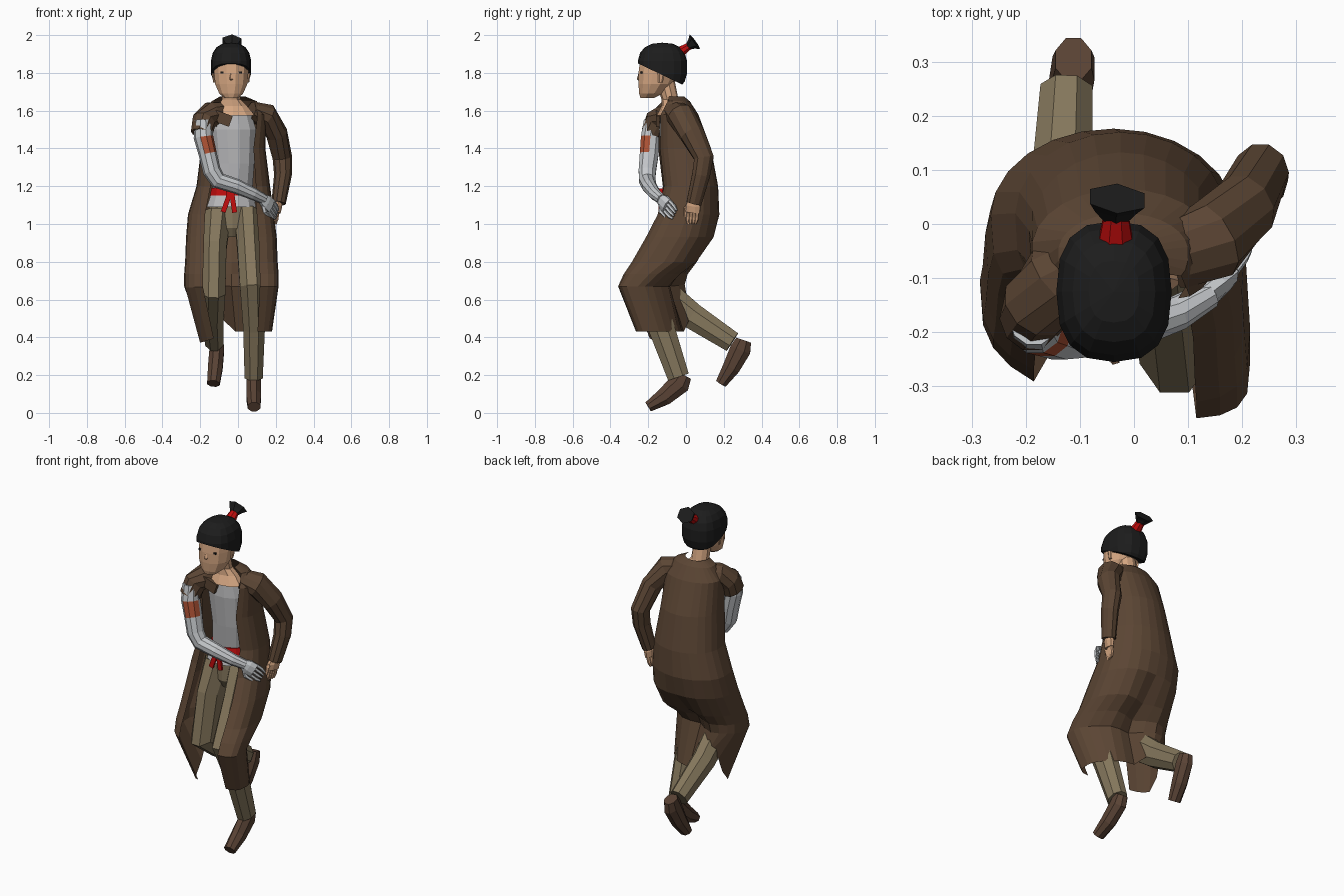
import bpy, bmesh, math
from mathutils import Vector, Matrix


def material(name, *rgb):
    m = bpy.data.materials.new(name)
    m.diffuse_color = (*rgb, 1)
    return m


BROWN = material("coat brown", 0.105, 0.060, 0.034)
KHAKI = material("trouser khaki", 0.235, 0.185, 0.108)
GREY = material("shirt grey", 0.50, 0.50, 0.51)
SILVER = material("arm silver", 0.56, 0.58, 0.60)
SKIN = material("skin", 0.66, 0.38, 0.22)
BLACK = material("hair black", 0.012, 0.012, 0.012)
RED = material("sash red", 0.55, 0.004, 0.004)
RUST = material("patch rust", 0.42, 0.085, 0.035)
BOOT = material("boot brown", 0.10, 0.055, 0.035)
LIP = material("lip", 0.42, 0.19, 0.12)


def finish(name, bm, *mats):
    bmesh.ops.recalc_face_normals(bm, faces=bm.faces)
    me = bpy.data.meshes.new(name)
    bm.to_mesh(me)
    bm.free()
    for m in mats:
        me.materials.append(m)
    ob = bpy.data.objects.new(name, me)
    bpy.context.collection.objects.link(ob)
    return ob


def loft(bm, rings, closed=True):
    """Skin a list of point rings with quads."""
    vs = [[bm.verts.new(p) for p in r] for r in rings]
    n = len(vs[0])
    for a, b in zip(vs, vs[1:]):
        for i in range(n if closed else n - 1):
            j = (i + 1) % n
            bm.faces.new((a[i], a[j], b[j], b[i]))
    if closed:
        bm.faces.new(vs[0])
        bm.faces.new(vs[-1])


def tube(name, pts, mat, sides=8, ref=(1, 0, 0), vertical=False):
    """Elliptical tube; pts are (x, y, z, radius along ref, other radius)."""
    c = [Vector(p[:3]) for p in pts]
    rings = []
    for i, p in enumerate(pts):
        t = Vector((0, 0, 0))
        if i:
            t += (c[i] - c[i - 1]).normalized()
        if i < len(c) - 1:
            t += (c[i + 1] - c[i]).normalized()
        t = Vector((0, 0, 1)) if vertical else t.normalized()
        u = Vector(ref)
        u = (u - t * u.dot(t)).normalized()
        v = t.cross(u)
        angs = [2 * math.pi * (k + .5) / sides for k in range(sides)]
        rings.append([c[i] + u * math.cos(a) * p[3] + v * math.sin(a) * p[4] for a in angs])
    bm = bmesh.new()
    loft(bm, rings)
    return finish(name, bm, mat)


def box(name, loc, size, mat, roll=0):
    bm = bmesh.new()
    bmesh.ops.create_cube(bm, size=1)
    bm.transform(Matrix.Translation(loc) @ Matrix.Rotation(roll, 4, 'Y') @ Matrix.Diagonal((*size, 1)))
    return finish(name, bm, mat)


# Long open coat: C-shaped rings that wrap the back and both thighs
# z, x left/right, front y left/right, back y left/right, opening angle, back crease, hem lift
coat_rings = [
    (1.675, -.095, .04, -.13, -.13, -.01, -.01, 80, 0, 0),
    (1.65, -.14, .10, -.12, -.12, .02, .02, 60, 0, 0),
    (1.58, -.19, .15, -.16, -.15, .065, .065, 42, 0, 0),
    (1.40, -.195, .145, -.165, -.15, .13, .135, 34, 0, 0),
    (1.20, -.22, .17, -.14, -.13, .17, .17, 33, 0, 0),
    (1.05, -.265, .19, -.15, -.17, .178, .175, 32, 0, 0),
    (0.93, -.275, .205, -.19, -.24, .15, .16, 32, .01, 0),
    (0.80, -.28, .21, -.24, -.32, .08, .08, 32, .05, 0),
    (0.735, -.285, .215, -.265, -.365, .05, -.03, 32, .07, 0),
    (0.67, -.285, .215, -.285, -.395, .06, -.12, 32, .06, .1),
    (0.43, -.205, .18, -.18, -.30, .07, -.055, 32, .02, 1)]
rings = []
for z, xl, xr, fl, fr, bl, br, a0, crease, lift in coat_rings:
    cx, hw = (xl + xr) / 2, (xr - xl) / 2
    ring = []
    for k in range(21):
        a = math.radians(a0 + (360 - 2 * a0) * k / 20)
        s, c = math.sin(a), math.cos(a)
        rel = -math.copysign(abs(s) ** (.8 if c > 0 else 1), s)
        w = (1 + rel) / 2
        yf, yb = fl + (fr - fl) * w, bl + (br - bl) * w
        cy, hd = (yf + yb) / 2, (yb - yf) / 2
        y = cy - hd * (c ** .6 if c > 0 else c)
        if c < 0:
            y -= crease * max(0, 1 - abs(rel) * 2.2)
        dz = lift * max(0, -rel) * (-.06 if c > 0 else .18 * min(1, -c * 2))
        ring.append((cx + hw * rel, y, z + dz))
    rings.append(ring)
bm = bmesh.new()
loft(bm, rings, closed=False)
finish("coat", bm, BROWN)

# Coat sleeves: one full, one torn short
tube("long_sleeve", [(.07, -.06, 1.60, .065, .05), (.145, -.03, 1.575, .075, .068),
                     (.205, .03, 1.48, .068, .058), (.235, .095, 1.35, .055, .052),
                     (.238, .08, 1.26, .05, .047), (.215, .042, 1.11, .042, .038)], BROWN, 10, ref=(0, 1, 0))
tube("torn_sleeve", [(-.08, -.06, 1.60, .06, .05), (-.14, -.10, 1.58, .07, .07),
                     (-.18, -.15, 1.545, .07, .065), (-.192, -.175, 1.48, .065, .058)], BROWN, 10, ref=(0, 1, 0))
box("torn_lapel", (-.085, -.15, 1.56), (.10, .02, .06), BROWN, .35)

# Shirt and trousers seat
tube("shirt", [(-.03, -.085, 1.60, .10, .05), (-.025, -.05, 1.5, .125, .095),
               (-.02, -.035, 1.32, .11, .095), (-.03, -.02, 1.18, .11, .095),
               (-.035, -.02, 1.09, .135, .12)], GREY, 12, vertical=True)
tube("trouser_seat", [(-.03, 0, 1.12, .13, .11), (-.03, .01, .98, .13, .12),
                      (-.03, .0, .93, .07, .08)], KHAKI, 10, vertical=True)

# Red sash with knot and hanging ends
tube("sash", [(-.03, -.02, 1.19, .115, .105), (-.03, -.02, 1.15, .122, .112)], RED, 12, vertical=True)
box("sash_knot", (-.04, -.135, 1.165), (.045, .03, .045), RED)
for i, (x, roll) in enumerate([(-.062, .35), (-.025, -.15)]):
    box(f"sash_end_{i}", (x, -.14, 1.11), (.026, .012, .10), RED, roll)

# Legs and boots
tube("left_trouser_leg", [(.05, -.01, 1.05, .075, .11), (.06, -.09, .88, .07, .11),
                          (.075, -.22, .67, .07, .10), (.085, -.13, .45, .062, .075),
                          (.083, -.04, .19, .052, .062)], KHAKI)
tube("right_trouser_leg", [(-.11, -.01, 1.05, .08, .11), (-.125, -.07, .88, .07, .11),
                           (-.13, -.13, .64, .068, .10), (-.135, .03, .515, .064, .075),
                           (-.125, .245, .375, .052, .06)], KHAKI)
tube("left_boot", [(.083, -.01, .20, .036, .045), (.083, -.035, .155, .042, .062),
                   (.083, -.115, .085, .042, .05), (.085, -.20, .032, .036, .03)], BOOT)
tube("right_boot", [(-.112, .305, .385, .036, .045), (-.112, .288, .335, .042, .06),
                    (-.12, .24, .24, .042, .05), (-.13, .185, .155, .036, .032)], BOOT)

# Metal arm with a painted patch on the upper arm
arm = tube("metal_arm", [(-.185, -.18, 1.55, .045, .045), (-.183, -.188, 1.46, .053, .052),
                         (-.16, -.195, 1.37, .052, .048), (-.138, -.205, 1.28, .048, .048),
                         (-.105, -.205, 1.23, .045, .045), (-.01, -.195, 1.20, .04, .04),
                         (.08, -.165, 1.16, .033, .033), (.14, -.13, 1.13, .026, .027)],
           SILVER, 10, ref=(0, 1, 0))
arm.data.materials.append(RUST)
for f in arm.data.polygons:
    if 1.37 < f.center.z < 1.46 and f.normal.dot(Vector((.6, -.8, 0))) > .75:
        f.material_index = 1


# Hands: a palm with four fingers and a thumb
def hand(name, wrist, knuckle, tip, spread, mat, ref):
    w, k, t, s = Vector(wrist), Vector(knuckle), Vector(tip), Vector(spread)
    tube(name + "_palm", [(*w, .027, .022), (*((w + k) / 2), .042, .024), (*k, .042, .018)], mat, 8, ref)
    for i in range(4):
        o = s * (i - 1.5)
        tube(f"{name}_finger_{i}", [(*(k + o), .010, .010), (*(k.lerp(t, .6) + o), .010, .010),
                                    (*(t + o * .8), .006, .006)], mat, 5, ref)
    o = s * -2.4
    tube(name + "_thumb", [(*w, .012, .012), (*(w.lerp(k, .7) + o), .012, .012),
                           (*(k.lerp(t, .35) + o), .007, .007)], mat, 5, ref)


hand("metal_hand", (.125, -.135, 1.135), (.175, -.10, 1.095), (.205, -.06, 1.05), (.007, .009, .018),
     SILVER, (.3, .4, .8))
hand("bare_hand", (.213, .043, 1.13), (.205, .035, 1.06), (.195, .03, 1.0), (.004, .016, 0),
     SKIN, (.25, 1, 0))

# Neck and head
tube("neck", [(-.025, -.085, 1.575, .12, .07), (-.028, -.08, 1.625, .08, .05),
              (-.035, -.085, 1.66, .052, .045), (-.036, -.11, 1.76, .05, .05)], SKIN, 10, vertical=True)
tube("head", [(-.036, -.205, 1.668, .038, .038), (-.036, -.185, 1.69, .065, .065),
              (-.036, -.162, 1.74, .088, .093), (-.036, -.147, 1.80, .094, .108),
              (-.036, -.14, 1.87, .094, .106), (-.036, -.13, 1.91, .07, .08)], SKIN, 12, vertical=True)
tube("nose", [(-.036, -.246, 1.80, .006, .005), (-.036, -.251, 1.768, .011, .010),
              (-.036, -.243, 1.757, .008, .006)], SKIN, 5, vertical=True)
box("mouth", (-.036, -.242, 1.72), (.036, .008, .006), LIP)
for side in (-1, 1):
    box("eye" + "_lr"[side], (-.036 + side * .046, -.236, 1.803), (.02, .009, .01), BLACK)
    tube("ear" + "_lr"[side], [(-.036 + side * .096, -.13, 1.80, .008, .02),
                               (-.036 + side * .09, -.135, 1.75, .006, .012)], SKIN, 6, vertical=True)

# Hair: boxy dome cut along a sloping hairline, with a tied tail
bm = bmesh.new()
bmesh.ops.create_uvsphere(bm, u_segments=16, v_segments=9, radius=1)
for v in bm.verts:
    v.co = [math.copysign(abs(q) ** .78, q) for q in v.co]
bm.transform(Matrix.Translation((-.037, -.125, 1.83)) @ Matrix.Diagonal((.108, .132, .13, 1)))
cut = bmesh.ops.bisect_plane(bm, geom=bm.verts[:] + bm.edges[:] + bm.faces[:],
                             plane_co=(0, -.25, 1.848), plane_no=(0, .11, .23), clear_inner=True)
bmesh.ops.holes_fill(bm, edges=[e for e in bm.edges if e.is_boundary])
finish("hair", bm, BLACK)
tube("hair_tie", [(-.034, -.04, 1.905, .036, .032), (-.033, .018, 1.943, .024, .02)], RED, 8)
tube("hair_tail", [(-.033, .01, 1.938, .026, .018), (-.033, .03, 1.953, .045, .03),
                   (-.031, .047, 1.965, .058, .048)], BLACK, 6)
